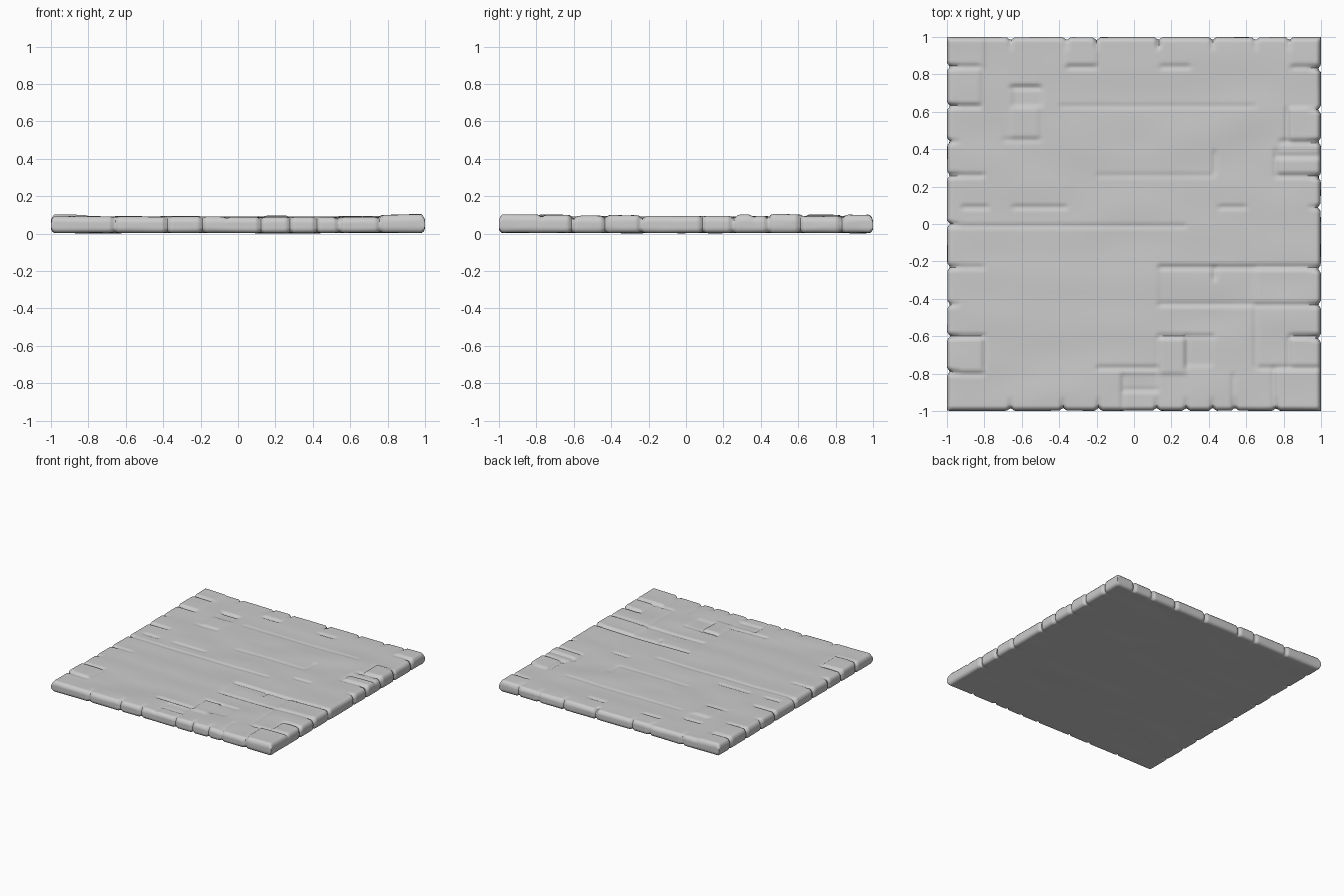
import bpy, bmesh, math
from mathutils import Vector, noise

N = 180          # grid cells per side
SIDE_CUTS = 6

# Soft-edged stones that sit above or below the floor: x0, x1, y0, y1, height
STONES = [
    (0.82, 1.1, 0.44, 0.62, 0.010), (0.76, 1.1, 0.26, 0.36, 0.007),
    (0.75, 1.1, -1.1, -0.78, 0.009), (0.83, 1.1, -0.77, -0.61, 0.007),
    (0.65, 1.1, -0.43, -0.24, 0.005), (0.13, 0.28, -0.80, -0.61, 0.008),
    (0.28, 0.42, -0.76, -0.61, -0.006), (-0.06, 0.13, -0.89, -0.80, -0.006),
    (-1.1, -0.80, -0.80, -0.61, 0.007), (-1.1, -0.82, 0.63, 0.84, 0.006),
    (-1.1, -0.80, 0.84, 1.1, 0.006), (0.83, 1.1, 0.84, 1.1, 0.006),
    (-0.66, -0.51, 0.46, 0.62, 0.005), (-0.65, -0.49, 0.63, 0.73, -0.006),
    (-0.37, -0.20, 0.84, 1.1, 0.005), (0.13, 0.65, -0.43, -0.23, -0.004),
]
# Joints on the top running along x: y, x0, x1, depth
JOINTS_X = [
    (0.84, -1, -0.82, 0.012), (0.84, -0.36, -0.2, 0.012), (0.84, 0.14, 0.3, 0.01),
    (0.84, 0.84, 1, 0.01), (0.73, -0.66, -0.5, 0.014), (0.63, -1, -0.82, 0.014),
    (0.63, -0.4, 0.65, 0.005), (0.45, -0.7, -0.5, 0.006), (0.44, 0.78, 1, 0.012),
    (0.36, 0.76, 1, 0.01), (0.26, -1, -0.8, 0.012), (0.26, -0.2, 0.43, 0.005),
    (0.26, 0.76, 1, 0.012), (0.09, -0.92, -0.78, 0.009), (0.09, -0.65, -0.36, 0.008),
    (0.09, 0.45, 0.6, 0.008), (-0.01, -1, 0.28, 0.006), (-0.23, -1, -0.8, 0.008),
    (-0.23, 0.13, 1, 0.012), (-0.43, 0.13, 1, 0.009), (-0.60, -1, -0.8, 0.01),
    (-0.60, 0.13, 0.43, 0.008), (-0.60, 0.84, 1, 0.014), (-0.77, -0.2, 0.13, 0.01),
    (-0.80, -1, -0.8, 0.009), (-0.77, 0.66, 1, 0.009), (-0.89, -0.06, 0.13, 0.006),
]
# Joints on the top running along y: x, y0, y1, depth
JOINTS_Y = [
    (0.43, 0.27, 0.39, 0.008), (0.43, -0.3, -0.23, 0.012), (0.65, -0.77, -0.43, 0.007),
    (0.82, 0.44, 0.62, 0.012), (0.76, 0.26, 0.4, 0.009), (0.28, -0.78, -0.6, 0.009),
    (0.13, -0.8, -0.6, 0.006), (-0.06, -1, -0.8, 0.008), (0.53, -1, -0.8, 0.007),
    (0.75, -1, -0.77, 0.009), (0.83, -0.77, -0.6, 0.009), (-0.8, -0.78, -0.6, 0.006),
    (0.13, 0.95, 1, 0.012),
]
# Where the joints open in the slab's outer edges
FRONT_CUTS = [-0.66, -0.38, -0.19, 0.12, 0.28, 0.42, 0.54, 0.76]
BACK_CUTS = [-0.66, -0.36, -0.2, 0.13, 0.42, 0.65, 0.83]
RIGHT_CUTS = [-0.61, -0.43, -0.24, 0.09, 0.25, 0.44, 0.61, 0.83]
LEFT_CUTS = [-0.79, -0.60, -0.43, -0.23, 0.0, 0.26, 0.44, 0.63, 0.84]


def smooth(a):
    a = max(0.0, min(1.0, a))
    return a * a * (3 - 2 * a)


def band(v, lo, hi, w):
    return smooth((v - lo) / w + 0.5) * smooth((hi - v) / w + 0.5)


def groove(v, at, lo, hi, along, depth):
    d = abs(v - at)
    return depth * (1 - d / 0.02) * band(along, lo, hi, 0.04) if d < 0.02 else 0.0


def notch(v, cuts):
    d = min(abs(v - c) for c in cuts)
    return max(0.0, 1 - d / 0.02)


def edge_drop(d, r=0.02):
    return r - math.sqrt(r * r - (r - d) ** 2) if d < r else 0.0


def top_height(x, y):
    z = 0.089 + 0.006 * noise.noise(Vector((x * 2.5, y * 5, 3)))
    z += 0.005 * smooth((abs(x) - 0.6) / 0.4)
    for x0, x1, y0, y1, h in STONES:
        if x0 - .03 < x < x1 + .03 and y0 - .03 < y < y1 + .03:
            z += h * band(x, x0, x1, 0.03) * band(y, y0, y1, 0.03)
    z -= max(groove(y, at, a, b, x, d) for at, a, b, d in JOINTS_X)
    z -= max(groove(x, at, a, b, y, d) for at, a, b, d in JOINTS_Y)
    return z


def shape(co):
    x, y, t = co
    dx, dy = max(0, 1 - abs(x)), max(0, 1 - abs(y))
    nx = notch(y, RIGHT_CUTS if x > 0 else LEFT_CUTS)
    ny = notch(x, BACK_CUTS if y > 0 else FRONT_CUTS)
    near_x, near_y = max(0, 1 - dx / 0.08), max(0, 1 - dy / 0.08)
    drop = min(0.03, 0.7 * (edge_drop(dx) + edge_drop(dy)) + 0.012 * max(nx * near_x, ny * near_y))
    top = top_height(x, y) - drop
    bottom = 0.004 + 0.003 * noise.noise(Vector((x * 2, y * 5, 9))) + drop * 0.6
    # round the side profile and pull the joints inward
    bow = 0.007 * abs(2 * t - 1) ** 4
    sx = (bow + 0.016 * nx + 0.003 * abs(noise.noise(Vector((x, y * 3, t))))) * near_x
    sy = (bow + 0.016 * ny + 0.003 * abs(noise.noise(Vector((x * 3, y, t))))) * near_y
    return Vector((x - math.copysign(sx, x), y - math.copysign(sy, y),
                   max(0.0, bottom) + (top - max(0.0, bottom)) * t))


# Closed, finely divided box that is then carved into a paved slab
bm = bmesh.new()
bmesh.ops.create_grid(bm, x_segments=N, y_segments=N, size=1)
res = bmesh.ops.extrude_face_region(bm, geom=bm.faces[:], use_keep_orig=True)
for v in res["geom"]:
    if isinstance(v, bmesh.types.BMVert):
        v.co.z = 1
uprights = [e for e in bm.edges if abs(e.verts[0].co.z - e.verts[1].co.z) > 0.5]
bmesh.ops.subdivide_edges(bm, edges=uprights, cuts=SIDE_CUTS, use_grid_fill=True)
for v in bm.verts:
    v.co = shape(v.co)
bmesh.ops.recalc_face_normals(bm, faces=bm.faces[:])

mesh = bpy.data.meshes.new("stone_floor_slab")
bm.to_mesh(mesh)
bm.free()
slab = bpy.data.objects.new("stone_floor_slab", mesh)
bpy.context.collection.objects.link(slab)
bpy.context.view_layer.objects.active = slab
slab.select_set(True)
bpy.ops.object.shade_smooth_by_angle(angle=math.radians(50))
